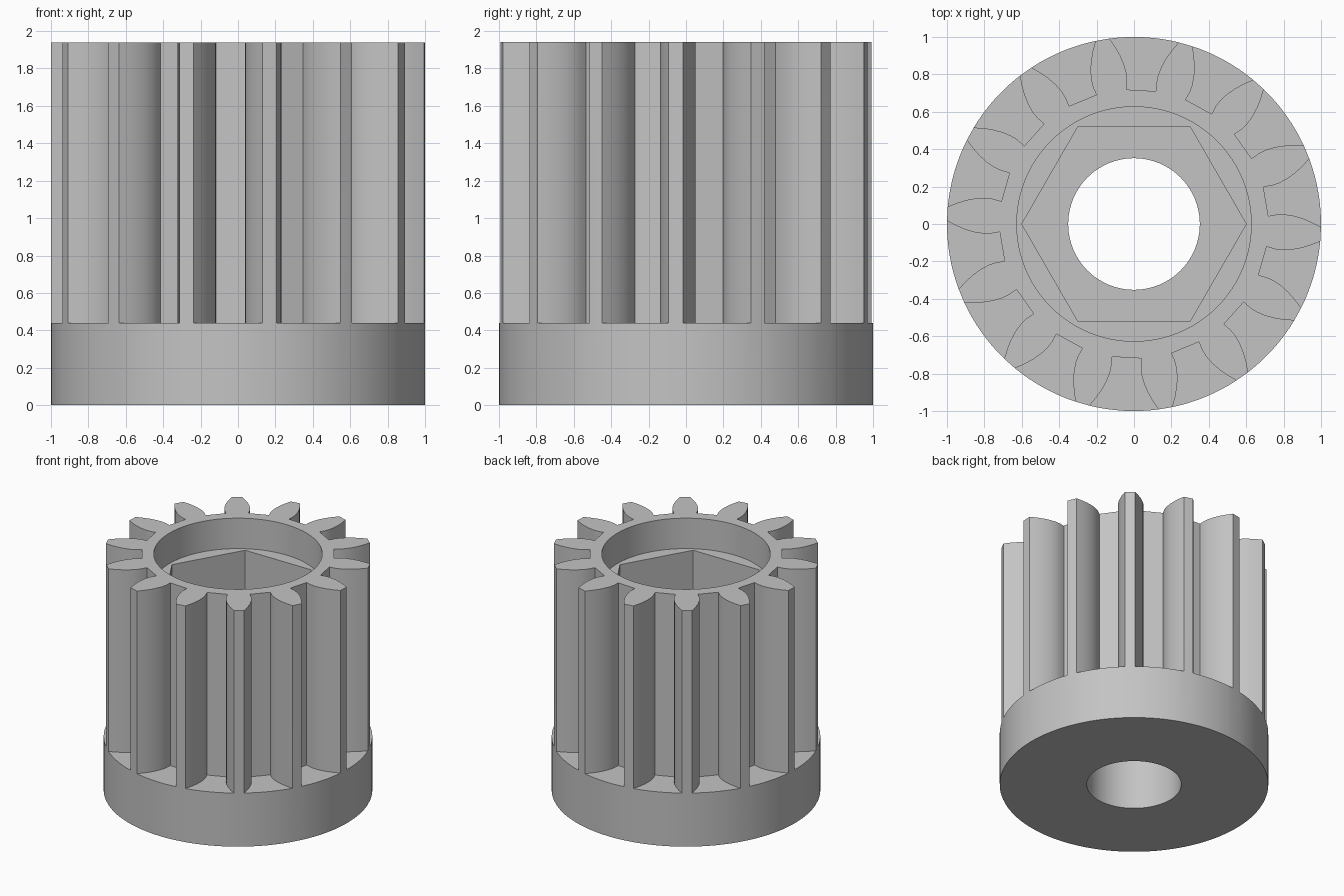
import bpy, bmesh, math
from math import cos, sin, pi

cube = bpy.data.objects.get("Cube")
if cube:
    bpy.data.objects.remove(cube, do_unlink=True)

TEETH = 14
PITCH = 2 * pi / TEETH
PHASE = math.radians(99.7)
BASE_TOP, TOP, COLLAR_FLOOR = 0.44, 1.94, 1.69
TIP = 0.038                      # half width of a tooth tip
ARC_STEPS = 8
# Tooth flank from root to tip: distance from the axis, half width
FLANK = [(0.715, 0.082), (0.76, 0.093), (0.80, 0.096), (0.85, 0.091),
         (0.90, 0.079), (0.95, 0.061), (math.sqrt(1 - TIP ** 2), TIP)]


def polar(radius, angle):
    return (radius * cos(angle), radius * sin(angle))


def circle(radius, sides):
    return [polar(radius, 2 * pi * i / sides) for i in range(sides)]


def flank(tooth, side):
    """One side of a tooth, root to tip."""
    a = PHASE + tooth * PITCH
    return [(u * cos(a) - side * v * sin(a), u * sin(a) + side * v * cos(a))
            for u, v in FLANK]


def gap_arc(tooth):
    """Rim points between a tooth and the next one."""
    half = math.asin(TIP)
    start = PHASE + tooth * PITCH + half
    span = PITCH - 2 * half
    return [polar(1, start + span * i / ARC_STEPS) for i in range(1, ARC_STEPS)]


def loop(bm, points, z):
    return [bm.verts.new((x, y, z)) for x, y in points]


def wall(bm, points, z0, z1):
    low, high = loop(bm, points, z0), loop(bm, points, z1)
    for i in range(len(points)):
        j = (i + 1) % len(points)
        bm.faces.new((low[i], low[j], high[j], high[i]))


def ring_cap(bm, outer, inner, z):
    edges = []
    for points in (outer, inner):
        vs = loop(bm, points, z)
        edges += [bm.edges.new((vs[i - 1], vs[i])) for i in range(len(vs))]
    bmesh.ops.triangle_fill(bm, edges=edges, use_beauty=True, normal=(0, 0, 1))


# Outlines
gear, rim = [], []
for t in range(TEETH):
    right, left = flank(t, -1), flank(t, 1)
    gear += right + left[::-1]
    rim += [right[-1], left[-1]] + gap_arc(t)
collar = circle(0.627, 96)
hexagon = circle(0.6, 6)
bore = circle(0.352, 64)

bm = bmesh.new()
# Outer walls: base flange and teeth
wall(bm, rim, 0, BASE_TOP)
wall(bm, gear, BASE_TOP, TOP)
# Inner walls: round collar, hexagonal socket, shaft bore
wall(bm, collar, COLLAR_FLOOR, TOP)
wall(bm, hexagon, BASE_TOP, COLLAR_FLOOR)
wall(bm, bore, 0, BASE_TOP)
# Flat faces
ring_cap(bm, gear, collar, TOP)
ring_cap(bm, collar, hexagon, COLLAR_FLOOR)
ring_cap(bm, hexagon, bore, BASE_TOP)
ring_cap(bm, rim, bore, 0)
# Flange shoulder between the teeth
for t in range(TEETH):
    shoulder = flank(t, 1)[::-1] + flank(t + 1, -1) + gap_arc(t)[::-1]
    bm.faces.new(loop(bm, shoulder, BASE_TOP))

bmesh.ops.remove_doubles(bm, verts=bm.verts[:], dist=0.0001)
bmesh.ops.recalc_face_normals(bm, faces=bm.faces[:])
mesh = bpy.data.meshes.new("pinion_gear")
bm.to_mesh(mesh)
bm.free()

# Material
grey = bpy.data.materials.new("plain_grey")
grey.use_nodes = True
colour = (0.55, 0.55, 0.55, 1)
grey.diffuse_color = colour
grey.node_tree.nodes["Principled BSDF"].inputs["Base Color"].default_value = colour
mesh.materials.append(grey)

obj = bpy.data.objects.new("pinion_gear", mesh)
bpy.context.collection.objects.link(obj)
bpy.ops.object.select_all(action='DESELECT')
obj.select_set(True)
bpy.context.view_layer.objects.active = obj
bpy.ops.object.shade_smooth_by_angle(angle=math.radians(30))
